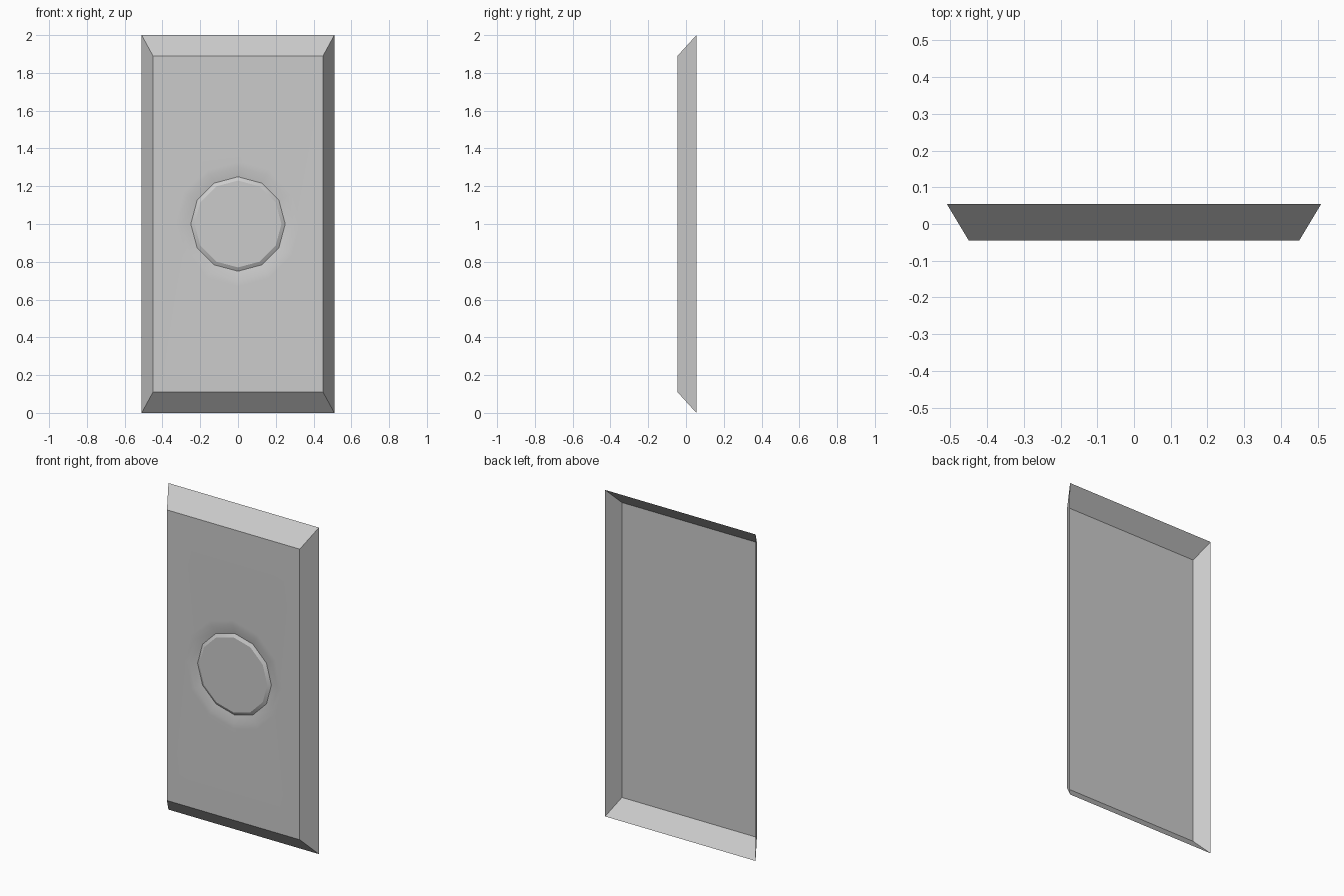
import bpy, bmesh, math

if "Cube" in bpy.data.objects:
    bpy.data.objects.remove(bpy.data.objects["Cube"])

FRONT, BACK = -0.045, 0.055
SIDES = 12


def rect(bm, hx, z0, z1, y):
    return [bm.verts.new(p) for p in ((-hx, y, z0), (hx, y, z0), (hx, y, z1), (-hx, y, z1))]


def ring(bm, r, y):
    return [bm.verts.new((r * math.sin(2 * math.pi * i / SIDES), y,
                          1 + r * math.cos(2 * math.pi * i / SIDES))) for i in range(SIDES)]


def skin(bm, a, b):
    n = len(a)
    return [bm.faces.new((a[i], a[(i + 1) % n], b[(i + 1) % n], b[i])) for i in range(n)]


def loop_edges(bm, vs):
    return [bm.edges.get((vs[i], vs[i - 1])) for i in range(len(vs))]


def finish(bm, name):
    me = bpy.data.meshes.new(name)
    bm.to_mesh(me)
    bm.free()
    ob = bpy.data.objects.new(name, me)
    bpy.context.collection.objects.link(ob)
    return ob


# Front panel: tapered side walls, flat front, round groove and button
bm = bmesh.new()
rim = rect(bm, 0.51, 0.0, 2.0, BACK)
face = rect(bm, 0.45, 0.11, 1.89, FRONT)
skin(bm, rim, face)
rings = [ring(bm, r, y) for r, y in ((0.33, FRONT), (0.30, FRONT + 0.001),
                                     (0.25, FRONT + 0.011), (0.23, FRONT))]
for a, b in zip(rings, rings[1:]):
    skin(bm, a, b)
cap = bm.faces.new(rings[-1])
bmesh.ops.triangle_fill(bm, use_beauty=True, normal=(0, -1, 0),
                        edges=loop_edges(bm, face) + loop_edges(bm, rings[0]))
bmesh.ops.recalc_face_normals(bm, faces=bm.faces[:])
cap.normal_update()
if cap.normal.y > 0:
    bmesh.ops.reverse_faces(bm, faces=bm.faces[:])
panel = finish(bm, "front_panel")
bpy.context.view_layer.objects.active = panel
panel.select_set(True)
bpy.ops.object.shade_smooth_by_angle(angle=math.radians(25))

# Flat backing sheet just behind the front face, inside the hollow back
bm = bmesh.new()
t = 0.12
sheet = rect(bm, 0.45 + 0.06 * t, 0.11 * (1 - t), 2 - 0.11 * (1 - t), FRONT + 0.1 * t)
bm.faces.new(list(reversed(sheet)))
finish(bm, "backing_sheet")
